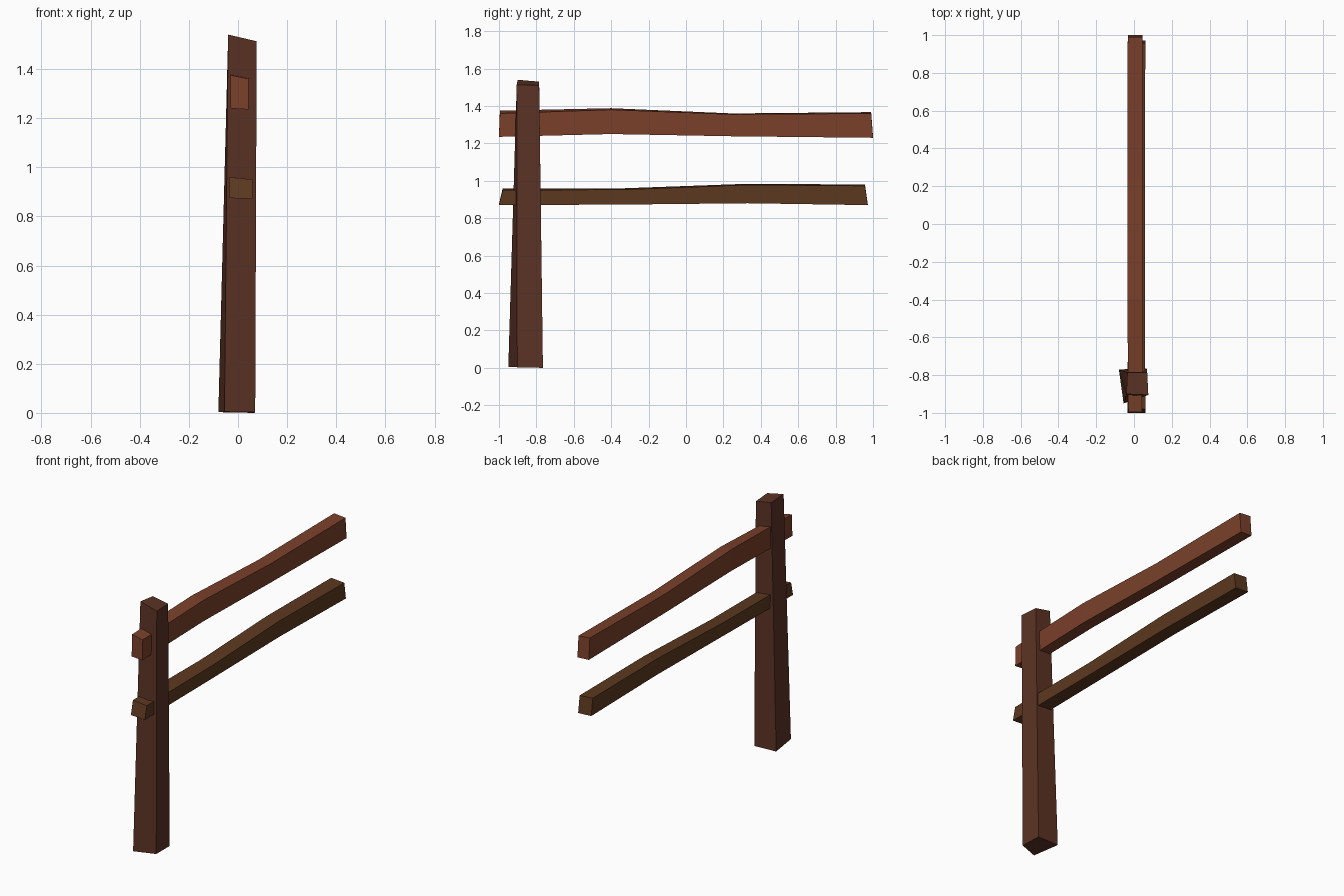
import bpy, bmesh

if "Cube" in bpy.data.objects:
    bpy.data.objects.remove(bpy.data.objects["Cube"])


def material(name, rgb):
    mat = bpy.data.materials.new(name)
    mat.diffuse_color = (*rgb, 1)
    mat.use_nodes = True
    mat.node_tree.nodes["Principled BSDF"].inputs["Base Color"].default_value = mat.diffuse_color
    return mat


def loft(name, rings, mat):
    """Skin a closed, flat-shaded beam through a list of corner rings."""
    bm = bmesh.new()
    loops = [[bm.verts.new(p) for p in ring] for ring in rings]
    for a, b in zip(loops, loops[1:]):
        for i in range(4):
            j = (i + 1) % 4
            bm.faces.new((a[i], a[j], b[j], b[i]))
    bm.faces.new(loops[0][::-1])
    bm.faces.new(loops[-1])
    bmesh.ops.recalc_face_normals(bm, faces=bm.faces)
    mesh = bpy.data.meshes.new(name)
    bm.to_mesh(mesh)
    bm.free()
    mesh.materials.append(mat)
    obj = bpy.data.objects.new(name, mesh)
    bpy.context.collection.objects.link(obj)
    return obj


def rail(name, sections, mat):
    """Section: y top, y bottom, x left, x right, z bottom, z top right, z top left."""
    rings = []
    for yt, yb, x0, x1, zb, zr, zl in sections:
        rings.append([(x0, yb, zb + 0.005), (x1, yb, zb), (x1, yt, zr), (x0, yt, zl)])
    return loft(name, rings, mat)


# Tapered, slightly twisted post with a sloping top
loft("fence_post", [
    [(-0.055, -0.95, 0.005), (0.07, -0.902, 0.003), (0.067, -0.765, 0), (-0.08, -0.77, 0.003)],
    [(-0.04, -0.90, 1.54), (0.076, -0.905, 1.513), (0.07, -0.785, 1.51), (-0.035, -0.785, 1.53)],
], material("post_wood", (0.107, 0.033, 0.018)))

# Upper rail, humped near the post
rail("upper_rail", [
    (-0.995, -1.0, -0.03, 0.043, 1.235, 1.36, 1.375),
    (-0.40, -0.40, -0.035, 0.045, 1.25, 1.38, 1.388),
    (0.25, 0.25, -0.035, 0.045, 1.238, 1.355, 1.36),
    (0.99, 1.0, -0.033, 0.045, 1.23, 1.36, 1.367),
], material("upper_rail_wood", (0.195, 0.051, 0.023)))

# Lower rail, humped near the free end
rail("lower_rail", [
    (-0.98, -1.0, -0.035, 0.06, 0.87, 0.95, 0.96),
    (-0.33, -0.33, -0.03, 0.058, 0.873, 0.953, 0.96),
    (0.33, 0.33, -0.03, 0.058, 0.88, 0.978, 0.984),
    (0.957, 0.972, -0.03, 0.06, 0.87, 0.973, 0.98),
], material("lower_rail_wood", (0.107, 0.04, 0.014)))
